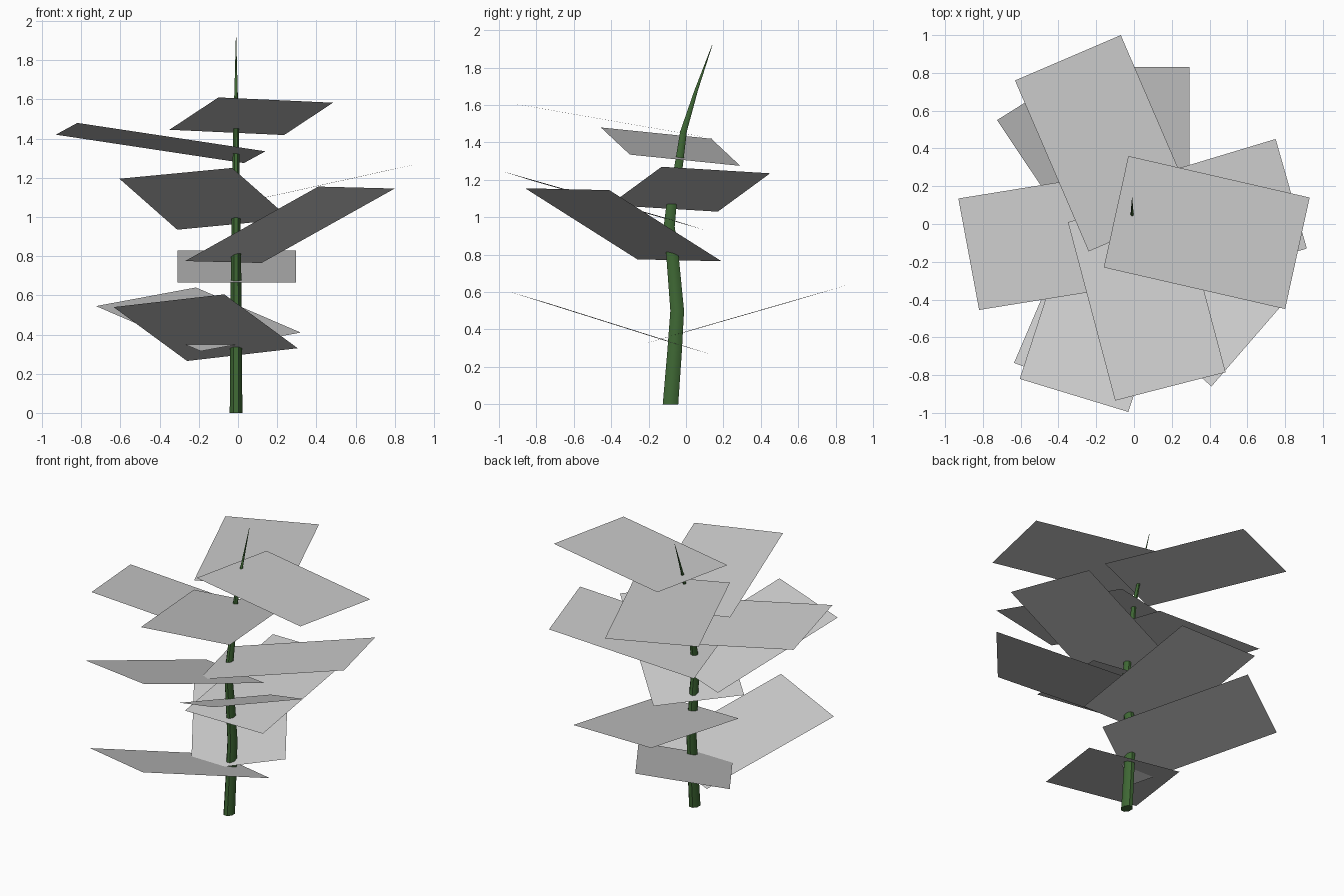
import bpy, bmesh, math
from mathutils import Vector

if "Cube" in bpy.data.objects:
    bpy.data.objects.remove(bpy.data.objects["Cube"])


def finish(bm, name):
    mesh = bpy.data.meshes.new(name)
    bm.to_mesh(mesh)
    bm.free()
    obj = bpy.data.objects.new(name, mesh)
    bpy.context.collection.objects.link(obj)
    return obj


# Flat leaf card: two outer corners and one inner corner define the rectangle
def leaf(name, outer_a, outer_b, inner_a):
    a, b, c = Vector(outer_a), Vector(outer_b), Vector(inner_a)
    bm = bmesh.new()
    face = bm.faces.new([bm.verts.new(p) for p in (a, b, c + b - a, c)])
    face.normal_update()
    if face.normal.z < 0:
        face.normal_flip()
    return finish(bm, name)


# Curved, tapering stem: stations are (y, z, radius); slightly deeper than wide
def stem(stations, sides=8, x=-0.01, depth=1.28):
    bm = bmesh.new()
    rings = []
    for y, z, r in stations:
        angles = [2 * math.pi * (i + 0.5) / sides for i in range(sides)]
        rings.append([bm.verts.new((x + r * math.cos(t), y + depth * r * math.sin(t), z))
                      for t in angles])
    for lo, hi in zip(rings, rings[1:]):
        for i in range(sides):
            j = (i + 1) % sides
            bm.faces.new((lo[i], lo[j], hi[j], hi[i]))
    bm.faces.new(rings[0][::-1])
    bm.faces.new(rings[-1])
    return finish(bm, "stem")


stalk = stem([(-0.083, 0.0, 0.035), (-0.062, 0.27, 0.033), (-0.047, 0.5, 0.031),
              (-0.072, 0.79, 0.028), (-0.09, 0.95, 0.025), (-0.077, 1.07, 0.023),
              (-0.04, 1.27, 0.019), (-0.013, 1.46, 0.015), (0.055, 1.68, 0.008),
              (0.14, 1.92, 0.001)])
green = bpy.data.materials.new("stem_green")
green.diffuse_color = (0.05, 0.14, 0.035, 1)
green.use_nodes = True
green.node_tree.nodes["Principled BSDF"].inputs["Base Color"].default_value = green.diffuse_color
stalk.data.materials.append(green)
bpy.context.view_layer.objects.active = stalk
stalk.select_set(True)
bpy.ops.object.shade_smooth_by_angle(angle=math.radians(50))

# Leaves spiralling from top to bottom
leaves = [
    ((0.93, 0.14, 1.67), (0.80, -0.45, 1.67), (-0.03, 0.36, 1.67)),
    ((-0.63, 0.76, 1.60), (-0.07, 1.00, 1.60), (-0.24, -0.145, 1.60)),
    ((-0.10, -0.935, 1.61), (0.485, -0.785, 1.583), (-0.35, 0.01, 1.445)),
    ((-0.93, 0.135, 1.42), (-0.82, -0.455, 1.48), (0.03, 0.29, 1.275)),
    ((0.75, 0.45, 1.235), (0.915, -0.13, 1.27), (-0.18, 0.17, 1.03)),
    ((-0.605, -0.82, 1.195), (-0.03, -0.995, 1.25), (-0.31, 0.09, 0.935)),
    ((0.41, -0.86, 1.155), (0.80, -0.41, 1.145), (-0.27, -0.26, 0.775)),
    ((-0.31, 0.83, 0.83), (0.295, 0.83, 0.83), (-0.31, -0.145, 0.665)),
    ((-0.725, 0.55, 0.545), (-0.215, 0.87, 0.64), (-0.19, -0.25, 0.315)),
    ((-0.635, -0.735, 0.54), (-0.07, -0.955, 0.605), (-0.26, 0.14, 0.265)),
]
for n, corners in enumerate(leaves, 1):
    leaf(f"leaf_{n}", *corners)
